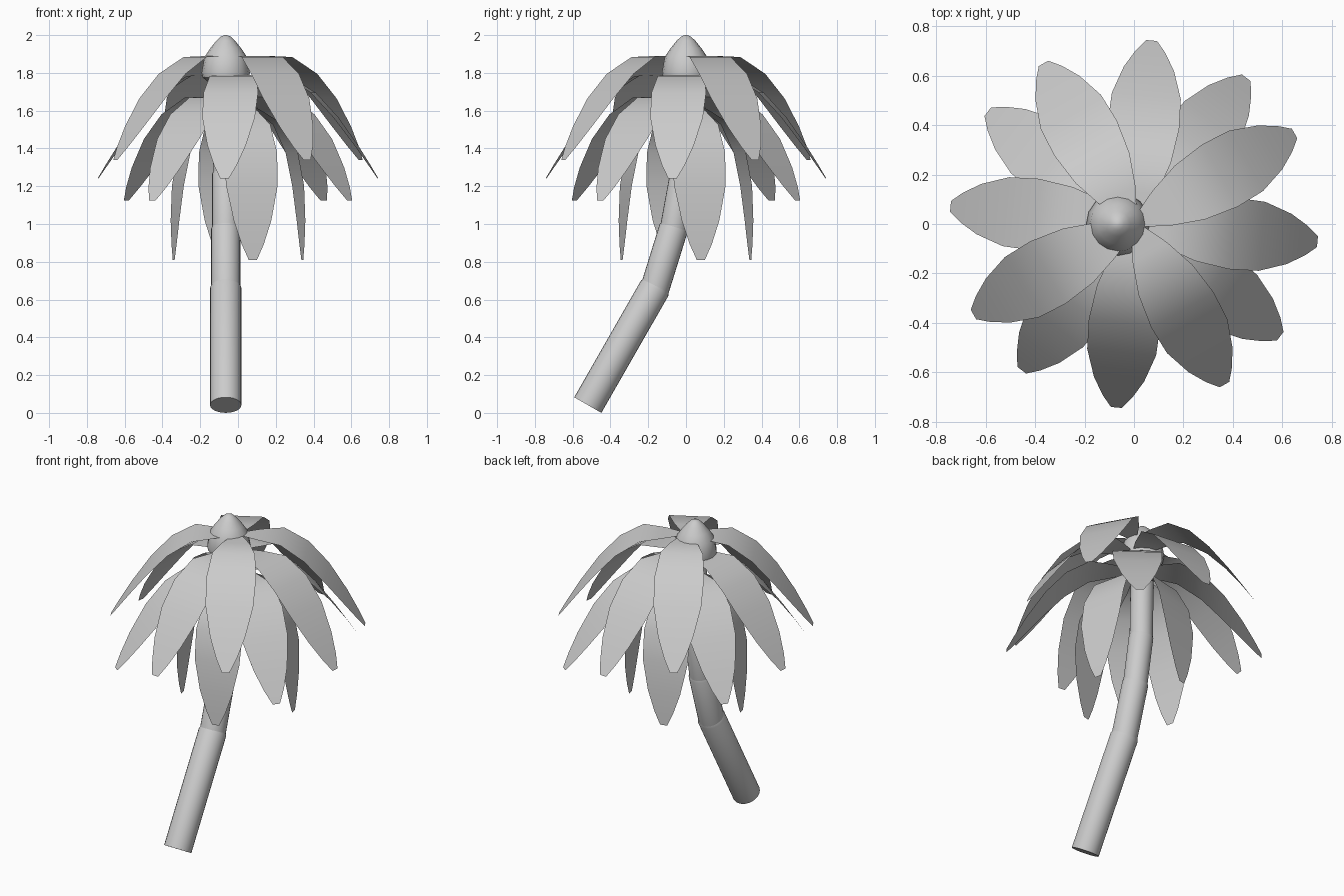
import bpy
from math import radians, sin, cos, pi
from mathutils import Vector, Matrix

if "Cube" in bpy.data.objects:
    bpy.data.objects.remove(bpy.data.objects["Cube"])


def make_object(name, verts, faces):
    mesh = bpy.data.meshes.new(name)
    mesh.from_pydata(verts, [], faces)
    mesh.update()
    obj = bpy.data.objects.new(name, mesh)
    bpy.context.collection.objects.link(obj)
    bpy.ops.object.select_all(action='DESELECT')
    obj.select_set(True)
    bpy.context.view_layer.objects.active = obj
    bpy.ops.object.shade_smooth_by_angle(angle=radians(35))
    return obj


def lathe(name, profile, matrix, sides=24):
    """Closed solid of revolution from (radius, height) pairs, bottom to top."""
    verts = [matrix @ Vector((r * cos(2 * pi * i / sides), r * sin(2 * pi * i / sides), z))
             for r, z in profile for i in range(sides)]
    faces = []
    for k in range(len(profile) - 1):
        for i in range(sides):
            j = (i + 1) % sides
            faces.append((k * sides + i, k * sides + j,
                          (k + 1) * sides + j, (k + 1) * sides + i))
    faces.append(tuple(reversed(range(sides))))
    last = (len(profile) - 1) * sides
    faces.append(tuple(last + i for i in range(sides)))
    return make_object(name, verts, faces)


TX = -0.065

# trunk: four straight sections that bend upright, each with a chamfered top rim
joints = [(-0.52, 0.0415), (-0.163, 0.665), (-0.065, 0.98), (-0.012, 1.27), (0.0, 1.80)]
radii = [0.083, 0.077, 0.072, 0.068]
for n, r in enumerate(radii):
    a = Vector((TX, *joints[n]))
    b = Vector((TX, *joints[n + 1]))
    d = b - a
    start = 0 if n == 0 else -0.03
    rot = Vector((0, 0, 1)).rotation_difference(d).to_matrix().to_4x4()
    lathe(f"trunk_section_{n + 1}",
          [(r, start), (r, d.length - 0.005), (r - 0.012, d.length + 0.02)],
          Matrix.Translation(a) @ rot)

# bud on top of the trunk
lathe("crown_bud",
      [(0.065, 1.73), (0.122, 1.775), (0.128, 1.80), (0.112, 1.885),
       (0.082, 1.93), (0.05, 1.97), (0.025, 1.993), (0.006, 2.0)],
      Matrix.Translation((TX, 0, 0)), 16)

# one leaf pattern: (distance out, height, half width)
LEAF = [(0.03, 0.0, 0.03), (0.13, 0.0, 0.08), (0.26, -0.006, 0.125),
        (0.40, -0.095, 0.145), (0.52, -0.225, 0.14), (0.63, -0.375, 0.102),
        (0.70, -0.48, 0.06), (0.745, -0.55, 0.022)]


def leaf(name, base_z, heading, droop):
    m = (Matrix.Translation((0, 0, base_z))
         @ Matrix.Rotation(radians(heading), 4, 'Z')
         @ Matrix.Rotation(radians(droop), 4, 'Y'))
    verts = [m @ Vector((r, s * w, z)) for r, z, w in LEAF for s in (-1, 1)]
    faces = [(2 * k, 2 * k + 2, 2 * k + 3, 2 * k + 1) for k in range(len(LEAF) - 1)]
    make_object(name, verts, faces)


# four tiers of four leaves: tier name, base height, heading, extra droop
for tier, z, heading, droop in (("top", 1.89, -60.6, 0), ("middle", 1.79, -95.5, 0),
                                ("lower", 1.675, -37.5, 0), ("hanging", 1.667, -77, 31.4)):
    for q in range(4):
        leaf(f"{tier}_leaf_{q + 1}", z, heading + 90 * q, droop)
